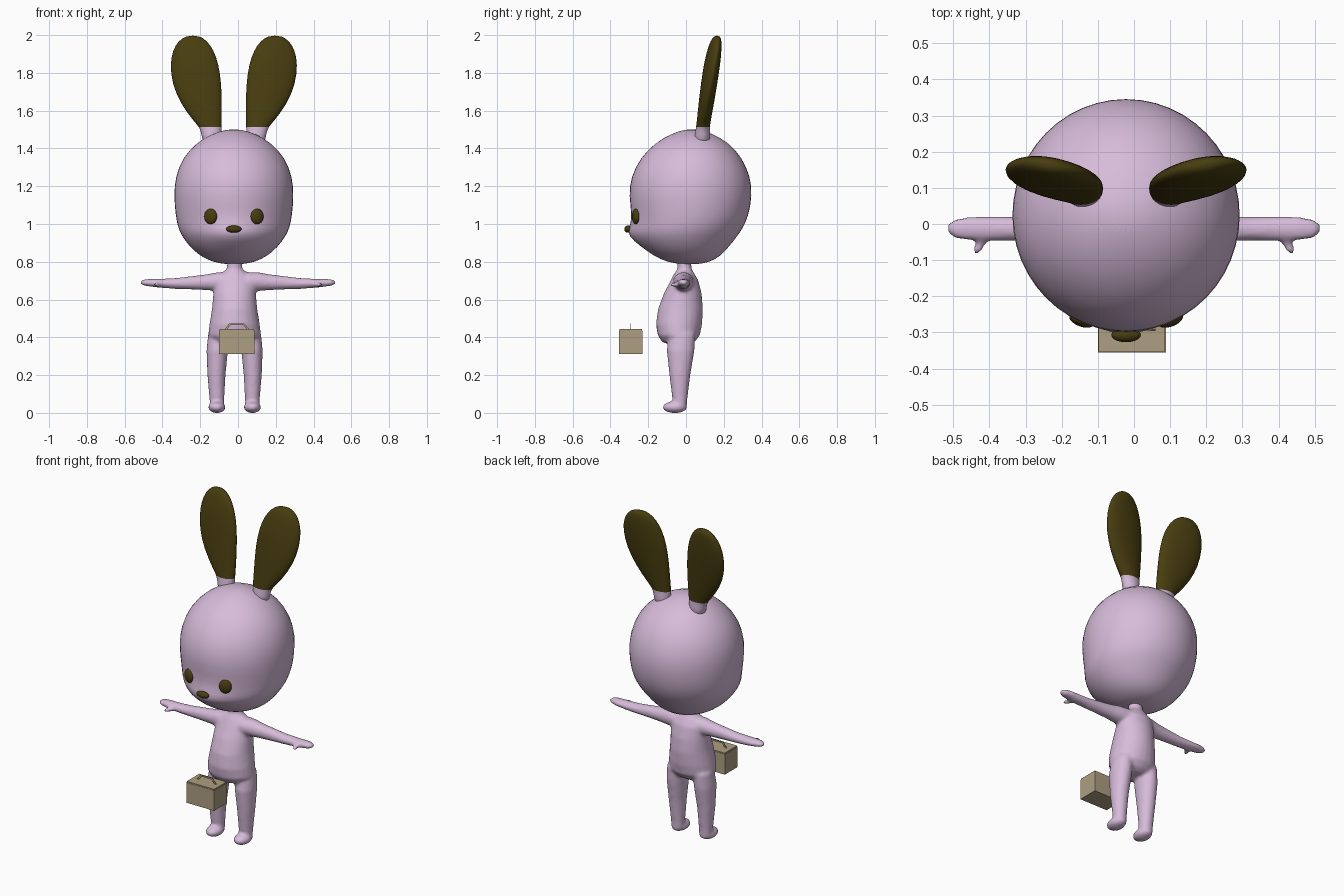
import bpy, bmesh, math
from mathutils import Matrix, Vector

if "Cube" in bpy.data.objects:
    bpy.data.objects.remove(bpy.data.objects["Cube"])

CX = -0.022  # the figure's middle line


def material(name, rgb):
    m = bpy.data.materials.new(name)
    m.diffuse_color = (*rgb, 1)
    m.use_nodes = True
    m.node_tree.nodes["Principled BSDF"].inputs["Base Color"].default_value = m.diffuse_color
    return m


MAUVE = material("pale mauve", (0.68, 0.50, 0.70))
BROWN = material("dark olive brown", (0.065, 0.047, 0.005))
TAN = material("tan", (0.42, 0.345, 0.22))


def make(name, bm, mats, smooth=True):
    bmesh.ops.recalc_face_normals(bm, faces=bm.faces[:])
    me = bpy.data.meshes.new(name)
    bm.to_mesh(me)
    bm.free()
    for m in mats:
        me.materials.append(m)
    for p in me.polygons:
        p.use_smooth = smooth
    ob = bpy.data.objects.new(name, me)
    bpy.context.collection.objects.link(ob)
    return ob


def loft(bm, rings, n=24, along_x=False):
    """Rings are (position, centre a, radius a, centre b, radius b)."""
    loops = []
    for p, ca, ra, cb, rb in rings:
        loop = []
        for i in range(n):
            t = 2 * math.pi * i / n
            a, b = ca + ra * math.sin(t), cb - rb * math.cos(t)
            loop.append(bm.verts.new((p, a, b) if along_x else (a, b, p)))
        loops.append(loop)
    for lo, hi in zip(loops, loops[1:]):
        for i in range(n):
            j = (i + 1) % n
            bm.faces.new((lo[i], lo[j], hi[j], hi[i]))
    bm.faces.new(loops[0][::-1])
    bm.faces.new(loops[-1])


def upright(rows, cx):
    """Turn (z, half width, front y, back y) rows into rings."""
    return [(z, cx, rx, (f + b) / 2, (b - f) / 2) for z, rx, f, b in rows]


def ellipsoid(bm, centre, radii, turn=0.0):
    mat = (Matrix.Translation(centre) @ Matrix.Rotation(turn, 4, 'Z')
           @ Matrix.Diagonal((*radii, 1)))
    bmesh.ops.create_uvsphere(bm, u_segments=20, v_segments=12, radius=1, matrix=mat)


def subsurf(ob, level=1):
    m = ob.modifiers.new("round", 'SUBSURF')
    m.levels = m.render_levels = level


# Head: egg-like loft with a small snout pushed forward
bm = bmesh.new()
loft(bm, upright([
    (0.787, 0.04, -0.02, 0.06), (0.797, 0.11, -0.10, 0.125), (0.83, 0.18, -0.17, 0.185),
    (0.88, 0.237, -0.24, 0.23), (0.94, 0.28, -0.283, 0.278), (0.98, 0.298, -0.287, 0.304),
    (1.04, 0.311, -0.287, 0.334), (1.15, 0.321, -0.307, 0.354), (1.25, 0.313, -0.295, 0.345),
    (1.35, 0.275, -0.245, 0.30), (1.43, 0.20, -0.165, 0.23), (1.48, 0.115, -0.075, 0.14),
    (1.502, 0.03, 0.0, 0.06)], CX))
for v in bm.verts:
    if v.co.y < -0.1:
        v.co.y -= 0.035 * math.exp(-((v.co.x - CX) / 0.13) ** 2 - ((v.co.z - 0.95) / 0.04) ** 2)
subsurf(make("head", bm, [MAUVE]))

# Ears: flat paddles, pale at the root and dark above
EAR = [  # z, inner x, outer x, centre y, half thickness
    (1.42, 0.07, 0.165, 0.085, 0.045), (1.48, 0.067, 0.172, 0.088, 0.04),
    (1.515, 0.064, 0.185, 0.09, 0.037), (1.54, 0.063, 0.21, 0.094, 0.037),
    (1.635, 0.062, 0.283, 0.108, 0.041), (1.74, 0.064, 0.328, 0.122, 0.043),
    (1.845, 0.078, 0.34, 0.137, 0.042), (1.92, 0.105, 0.325, 0.148, 0.036),
    (1.97, 0.14, 0.295, 0.157, 0.028), (1.998, 0.185, 0.25, 0.162, 0.014)]
for side, label in ((-1, "left"), (1, "right")):
    bm = bmesh.new()
    loft(bm, [(z, CX + side * (a + b) / 2, (b - a) / 2, y, t) for z, a, b, y, t in EAR], 20)
    for v in bm.verts:  # outer edge leans back a little
        v.co.y += 0.12 * (abs(v.co.x - CX) - 0.2) * max(0, v.co.z - 1.5) / 0.4
    for f in bm.faces:
        f.material_index = int(f.calc_center_median().z > 1.525)
    subsurf(make(label + "_ear", bm, [MAUVE, BROWN]))

    # Eye
    bm = bmesh.new()
    ellipsoid(bm, (CX + side * 0.123, -0.266, 1.04), (0.036, 0.018, 0.041), side * 0.35)
    make(label + "_eye", bm, [BROWN])

# Nose
bm = bmesh.new()
ellipsoid(bm, (CX, -0.307, 0.973), (0.041, 0.02, 0.019))
make("nose", bm, [BROWN])

# Body: torso, legs, feet, arms and thumbs melted into one skin
bm = bmesh.new()
BX = -0.018
loft(bm, upright([
    (0.36, 0.07, -0.08, 0.02), (0.375, 0.115, -0.125, 0.045), (0.41, 0.14, -0.15, 0.073),
    (0.47, 0.133, -0.159, 0.085), (0.55, 0.12, -0.148, 0.09), (0.63, 0.113, -0.118, 0.083),
    (0.70, 0.107, -0.082, 0.066), (0.735, 0.08, -0.064, 0.046), (0.76, 0.042, -0.045, 0.03),
    (0.82, 0.037, -0.046, 0.026)], BX))
for s in (-1, 1):
    loft(bm, [(z, BX + s * c, r, (f + b) / 2, (b - f) / 2) for z, c, r, f, b in (
        (0.025, 0.093, 0.037, -0.07, 0.004), (0.07, 0.094, 0.039, -0.072, 0.007),
        (0.20, 0.096, 0.048, -0.088, 0.023), (0.33, 0.092, 0.057, -0.102, 0.045),
        (0.42, 0.085, 0.055, -0.09, 0.05))], 20)
    ellipsoid(bm, (BX + s * 0.094, -0.059, 0.03), (0.046, 0.066, 0.031))
    loft(bm, [(s * x, -0.013, ry, z, rz) for x, ry, z, rz in (
        (0.05, 0.058, 0.695, 0.05), (0.11, 0.05, 0.695, 0.05), (0.16, 0.042, 0.692, 0.043),
        (0.24, 0.036, 0.689, 0.036), (0.33, 0.033, 0.685, 0.029), (0.41, 0.034, 0.686, 0.024),
        (0.46, 0.033, 0.689, 0.021), (0.495, 0.027, 0.69, 0.017),
        (0.515, 0.013, 0.69, 0.01))], 16, True)
    ellipsoid(bm, (s * 0.424, -0.053, 0.678), (0.014, 0.036, 0.013), s * 0.5)
body = make("body", bm, [MAUVE])
m = body.modifiers.new("melt", 'REMESH')
m.mode, m.voxel_size, m.use_smooth_shade = 'VOXEL', 0.009, True
m = body.modifiers.new("soften", 'SMOOTH')
m.factor, m.iterations = 0.5, 5

# Case: box with a thin lid
for name, z0, z1, inset in (("case", 0.313, 0.436, 0), ("case_lid", 0.436, 0.443, 0.004)):
    bm = bmesh.new()
    bmesh.ops.create_cube(bm, size=1, matrix=Matrix.Translation((-0.006, -0.293, (z0 + z1) / 2))
                          @ Matrix.Diagonal((0.188 - inset, 0.124 - inset, z1 - z0, 1)))
    make(name, bm, [TAN], False)

# Case handle: thin flat arch
bm = bmesh.new()
outer = [(-0.072, 0.44), (-0.046, 0.474), (0.034, 0.474), (0.062, 0.44)]
inner = [(-0.060, 0.44), (-0.040, 0.465), (0.028, 0.465), (0.050, 0.44)]
o, i = ([bm.verts.new((x, -0.295, z)) for x, z in pts] for pts in (outer, inner))
for k in range(3):
    bm.faces.new((o[k], o[k + 1], i[k + 1], i[k]))
ext = bmesh.ops.extrude_face_region(bm, geom=bm.faces[:])
bmesh.ops.translate(bm, vec=Vector((0, 0.004, 0)),
                    verts=[g for g in ext["geom"] if isinstance(g, bmesh.types.BMVert)])
make("case_handle", bm, [TAN], False)
